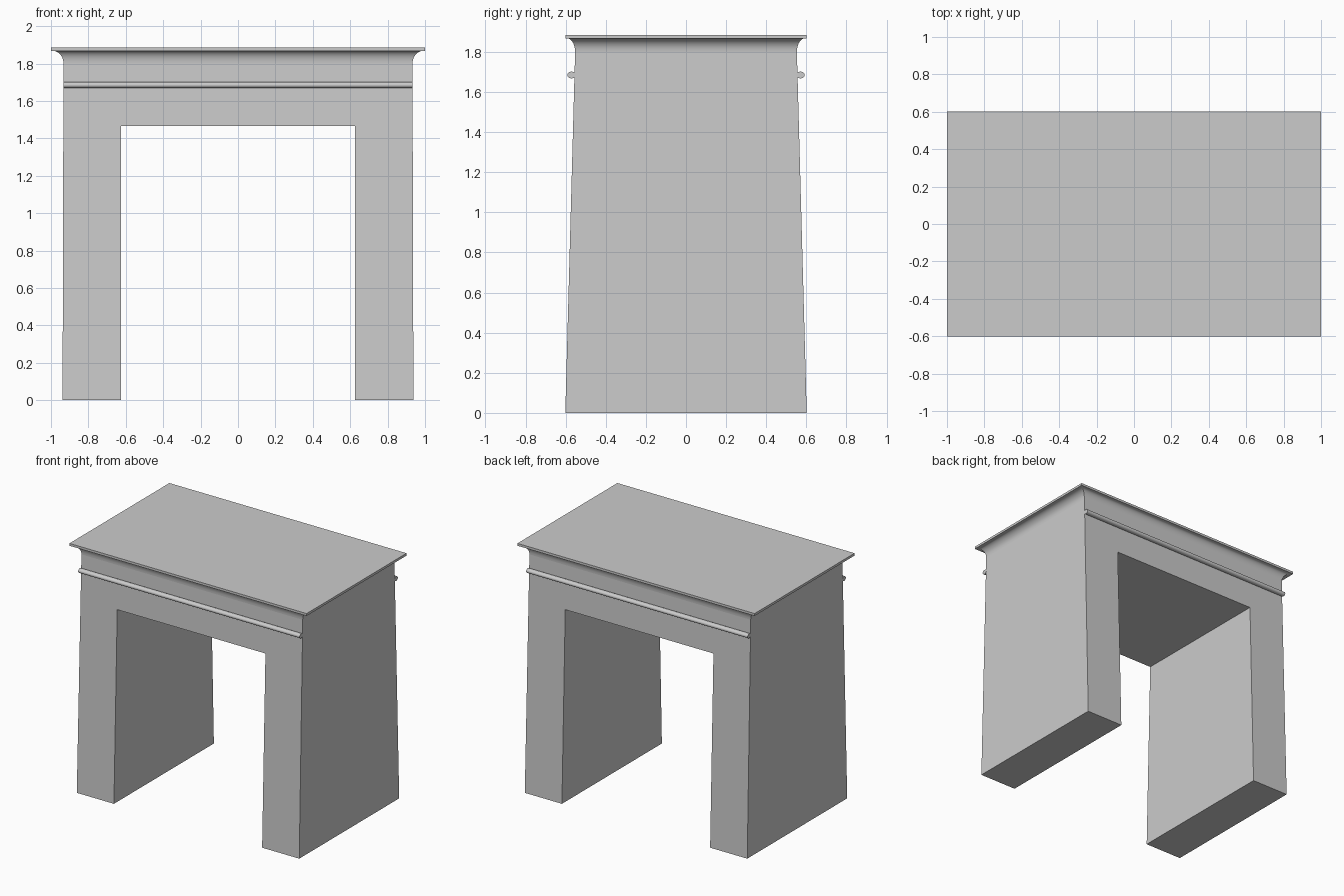
import bpy, bmesh, math

if "Cube" in bpy.data.objects:
    bpy.data.objects.remove(bpy.data.objects["Cube"])

LEG_H, NECK_Z, TOP_Z = 1.465, 1.80, 1.885


def half_depth(z):
    # front and back lean inwards towards the top
    return 0.602 + (0.553 - 0.602) * z / NECK_Z


def finish(name, bm, smooth=False):
    bmesh.ops.recalc_face_normals(bm, faces=bm.faces)
    me = bpy.data.meshes.new(name)
    bm.to_mesh(me)
    bm.free()
    ob = bpy.data.objects.new(name, me)
    bpy.context.collection.objects.link(ob)
    if smooth:
        bpy.ops.object.select_all(action='DESELECT')
        ob.select_set(True)
        bpy.context.view_layer.objects.active = ob
        bpy.ops.object.shade_smooth_by_angle(angle=math.radians(30))
    return ob


def loft(bm, rings, caps=(True, True)):
    # join matching closed rings of points with quads
    vr = [[bm.verts.new(p) for p in r] for r in rings]
    n = len(vr[0])
    for a, b in zip(vr, vr[1:]):
        for i in range(n):
            j = (i + 1) % n
            bm.faces.new((a[i], a[j], b[j], b[i]))
    if caps[0]:
        bm.faces.new(vr[0][::-1])
    if caps[1]:
        bm.faces.new(vr[-1])


# Tapered arch body: two legs and a lintel
half = [(0.625, LEG_H), (0.625, 0), (0.938, 0), (0.933, NECK_Z)]
profile = half + [(-x, z) for x, z in reversed(half)]
bm = bmesh.new()
loft(bm, [[(x, s * half_depth(z), z) for x, z in profile] for s in (-1, 1)])
finish("arch_body", bm)

# Cornice: concave cove running into a thin top slab
cove = []
for i in range(9):
    t = math.pi / 2 * i / 8
    out, up = 1 - math.cos(t), math.sin(t)
    cove.append((0.933 + 0.055 * out, 0.553 + 0.038 * out, NECK_Z + 0.067 * up))
steps = cove + [(1.0, 0.602, 1.867), (1.0, 0.602, TOP_Z)]
bm = bmesh.new()
loft(bm, [[(-x, -y, z), (x, -y, z), (x, y, z), (-x, y, z)] for x, y, z in steps],
     caps=(False, True))
finish("cornice", bm, True)

# Rounded moulding strips on the front and back
for name, s in (("front_moulding", -1), ("back_moulding", 1)):
    bm = bmesh.new()
    ring = [(s * (0.571 + 0.021 * math.cos(a)), 1.685 + 0.017 * math.sin(a))
            for a in (2 * math.pi * i / 16 for i in range(16))]
    loft(bm, [[(x, y, z) for y, z in ring] for x in (-0.934, 0.934)])
    finish(name, bm, True)
